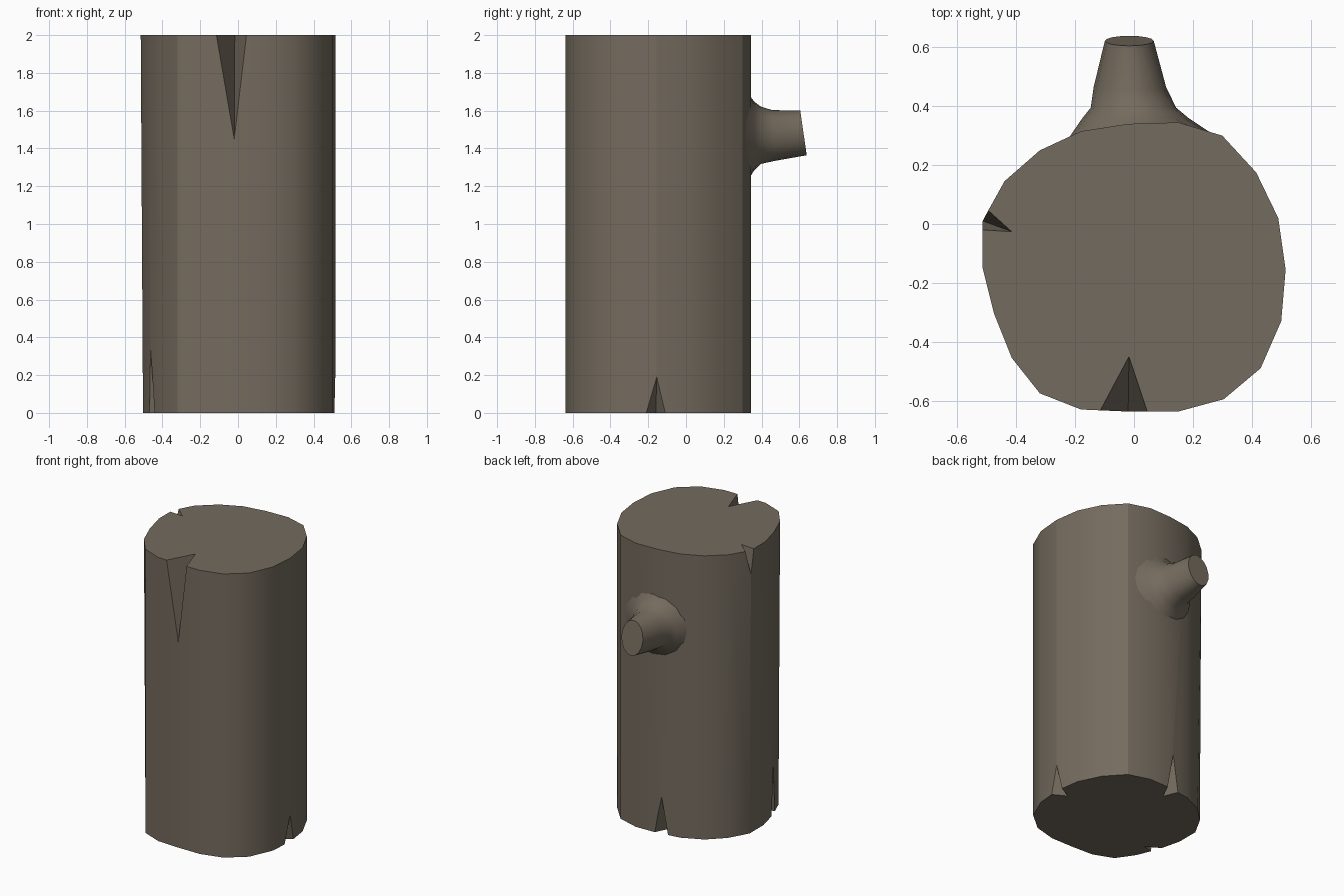
import bpy, bmesh, math
from mathutils import Vector

if "Cube" in bpy.data.objects:
    bpy.data.objects.remove(bpy.data.objects["Cube"])

bark = bpy.data.materials.new("grey_brown_bark")
bark.diffuse_color = (0.175, 0.147, 0.112, 1)
bark.use_nodes = True
bark.node_tree.nodes["Principled BSDF"].inputs["Base Color"].default_value = bark.diffuse_color


def add_mesh(name, verts, faces):
    bm = bmesh.new()
    vs = [bm.verts.new(v) for v in verts]
    for f in faces:
        bm.faces.new([vs[i] for i in f])
    bmesh.ops.recalc_face_normals(bm, faces=bm.faces)
    me = bpy.data.meshes.new(name)
    bm.to_mesh(me)
    bm.free()
    me.materials.append(bark)
    ob = bpy.data.objects.new(name, me)
    bpy.context.collection.objects.link(ob)
    return ob


def smooth(ob, angle):
    bpy.ops.object.select_all(action='DESELECT')
    ob.select_set(True)
    bpy.context.view_layer.objects.active = ob
    bpy.ops.object.shade_smooth_by_angle(angle=math.radians(angle))


def loft(n, rings):
    return [(r * n + i, r * n + (i + 1) % n, (r + 1) * n + (i + 1) % n, (r + 1) * n + i)
            for r in range(rings - 1) for i in range(n)]


# Trunk: irregular outline, left side slightly narrower at the bottom
outline = [(0.49, 0.02), (0.415, 0.175), (0.30, 0.30), (0.15, 0.345), (-0.02, 0.34),
           (-0.18, 0.315), (-0.32, 0.25), (-0.44, 0.145), (-0.515, 0.01), (-0.515, -0.145),
           (-0.475, -0.305), (-0.415, -0.455), (-0.32, -0.575), (-0.18, -0.63),
           (-0.02, -0.637), (0.15, -0.637), (0.305, -0.595), (0.43, -0.49),
           (0.50, -0.33), (0.515, -0.155)]
n = len(outline)
verts = [(x + (0.012 if x < -0.4 else 0), y, 0) for x, y in outline]
verts += [(x, y, 2) for x, y in outline]
trunk = add_mesh("trunk", verts,
                 loft(n, 2) + [tuple(range(n)), tuple(range(n, 2 * n))])


# Wedge-shaped cracks cut into the rims
def crack(inner, p1, p2, tip, z_rim, z_tip):
    a, p, q = (Vector((*v, z_rim)) for v in (inner, p1, p2))
    t = Vector((*tip, z_tip))
    lift = (a - t) * 0.05
    pts = [a + lift, p + (p - a) * 0.6 + lift, q + (q - a) * 0.6 + lift, t + (t - a) * 0.6]
    cutter = add_mesh("crack_cutter", pts, [(0, 1, 2), (0, 1, 3), (1, 2, 3), (0, 2, 3)])
    cutter.hide_render = True
    mod = trunk.modifiers.new("crack", 'BOOLEAN')
    mod.operation = 'DIFFERENCE'
    mod.solver = 'EXACT'
    mod.object = cutter
    bpy.context.view_layer.objects.active = trunk
    bpy.ops.object.modifier_apply(modifier=mod.name)
    bpy.data.objects.remove(cutter)


crack((-0.017, -0.45), (-0.115, -0.634), (0.045, -0.637), (-0.02, -0.637), 2, 1.45)
crack((-0.415, -0.026), (-0.515, -0.02), (-0.494, 0.045), (-0.513, 0.01), 2, 1.83)
crack((0.42, -0.16), (0.51, -0.21), (0.508, -0.11), (0.515, -0.155), 0, 0.19)
crack((-0.37, -0.34), (-0.475, -0.28), (-0.445, -0.36), (-0.469, -0.31), 0, 0.36)
crack((-0.05, 0.23), (-0.09, 0.329), (0.005, 0.341), (-0.045, 0.336), 0, 0.26)
smooth(trunk, 30)


# Branch stub: elliptical rings lofted out of the back of the trunk
def trunk_back(x):
    for (x1, y1), (x0, y0) in zip(outline[:8], outline[1:9]):
        if x0 <= x <= x1:
            return y0 + (y1 - y0) * (x - x0) / (x1 - x0)
    return 0.3


# y, centre x, centre z, half width, half height, tilt of the ring
rings = [(None, 0.02, 1.463, 0.24, 0.215, 0), (0.36, 0.005, 1.466, 0.18, 0.183, 0),
         (0.395, -0.002, 1.47, 0.145, 0.152, 0), (0.465, -0.014, 1.469, 0.123, 0.134, 0.01),
         (0.622, -0.016, 1.482, 0.083, 0.118, 0.017)]
k = 16
verts = []
for y, cx, cz, rx, rz, tilt in rings:
    for i in range(k):
        c, s = math.cos(math.tau * i / k), math.sin(math.tau * i / k)
        x = cx + rx * c
        verts.append((x, trunk_back(x) - 0.002 if y is None else y - tilt * s, cz + rz * s))
last = (len(rings) - 1) * k
stub = add_mesh("branch_stub", verts,
                loft(k, len(rings)) + [tuple(range(last, last + k))])
smooth(stub, 50)
